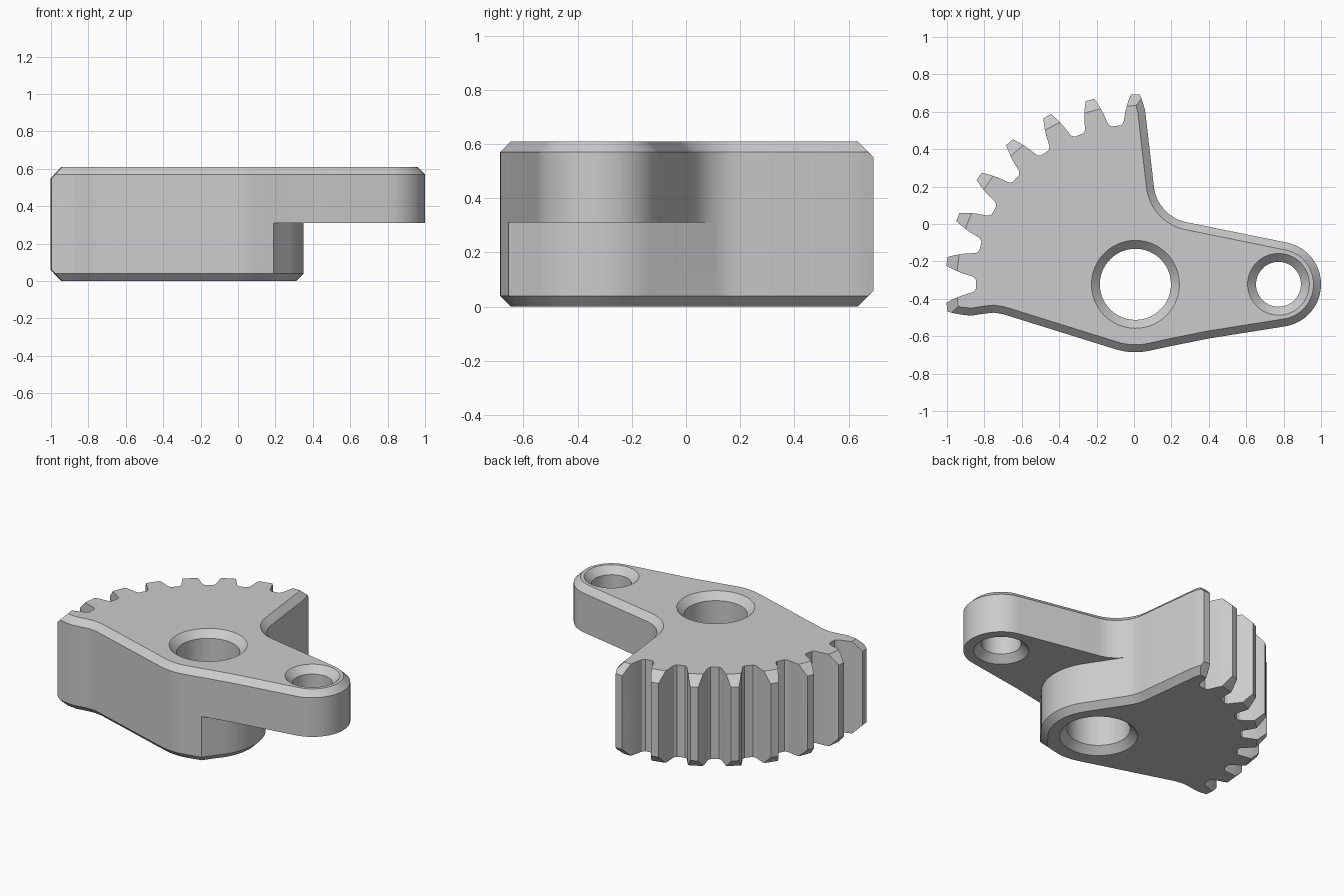
import bpy, bmesh
from math import sin, cos, pi, radians
from mathutils import Vector

cube = bpy.data.objects.get("Cube")
if cube:
    bpy.data.objects.remove(cube)

HUB = Vector((0.0075, -0.3225))
PIN = Vector((0.7725, -0.3225))
TOP, SHELF, CHAMFER = 0.61, 0.31, 0.04
TEETH, PITCH = 8, 360 / 26

steel = bpy.data.materials.new("grey_steel")
steel.use_nodes = True
steel.diffuse_color = (0.6, 0.6, 0.6, 1)
steel.node_tree.nodes["Principled BSDF"].inputs["Base Color"].default_value = (0.6, 0.6, 0.6, 1)


def arc(c, r, start, end, n):
    angles = [radians(start + (end - start) * i / n) for i in range(n + 1)]
    return [Vector((c[0] + r * cos(a), c[1] + r * sin(a))) for a in angles]


def make_object(name, bm):
    bmesh.ops.recalc_face_normals(bm, faces=bm.faces)
    mesh = bpy.data.meshes.new(name)
    bm.to_mesh(mesh)
    bm.free()
    mesh.materials.append(steel)
    ob = bpy.data.objects.new(name, mesh)
    bpy.context.collection.objects.link(ob)
    return ob


def lathe(name, centre, profile, n=96):
    """Closed solid of revolution from (radius, height) pairs."""
    bm = bmesh.new()
    rings = [[bm.verts.new((p.x, p.y, z)) for p in arc(centre, r, 0, 360, n)[:-1]]
             for r, z in profile]
    for a, b in zip(rings, rings[1:]):
        for i in range(n):
            j = (i + 1) % n
            bm.faces.new((a[i], a[j], b[j], b[i]))
    bm.faces.new(rings[0])
    bm.faces.new(rings[-1])
    return make_object(name, bm)


def cut(ob, cutter, operation):
    cutter.hide_render = True
    mod = ob.modifiers.new("cut", "BOOLEAN")
    mod.object, mod.operation, mod.solver = cutter, operation, "EXACT"
    bpy.context.view_layer.objects.active = ob
    bpy.ops.object.modifier_apply(modifier=mod.name)
    bpy.data.objects.remove(cutter)


# Gear teeth: one flank as (radius, half width), repeated around the hub
flank = [(0.85, 0.078), (0.865, 0.064), (0.93, 0.052), (0.975, 0.039), (1.015, 0.024)]
teeth = []
for k in range(TEETH):
    a = radians(90 + k * PITCH)
    out, side = Vector((cos(a), sin(a))), Vector((-sin(a), cos(a)))
    rise = [HUB + out * r - side * w for r, w in flank]
    fall = [HUB + out * r + side * w for r, w in reversed(flank)]
    if k == 0:
        rise = rise[2:]
    if k == TEETH - 1:
        fall = fall[:3]
    teeth += rise + fall

# Outline shared by both levels, then the arm (upper) and lobe (lower) ends
neck, neck_r = (0.325, 0.225), 0.22
before = arc(neck, neck_r, 213, 187, 6)
heel = [Vector(p) for p in ((-0.87, -0.49), (-0.80, -0.479), (-0.75, -0.474), (-0.70, -0.482))]
common = before + teeth + heel + arc(HUB, 0.363, 252, 281, 8) + [Vector((0.19, -0.654))]
arm = [Vector((0.40, -0.612))] + arc(PIN, 0.2275, -81, 79, 28) + arc(neck, neck_r, 259, 213, 10)[:-1]
lobe = arc((-0.005, -0.3225), 0.355, -42, 33, 16)

# Stepped body
bm = bmesh.new()


def level(points, z):
    return [bm.verts.new((p.x, p.y, z)) for p in points]


def wall(low, high):
    for i in range(len(low) - 1):
        bm.faces.new((low[i], low[i + 1], high[i + 1], high[i]))


base_c, mid_c, top_c = (level(common, z) for z in (0, SHELF, TOP))
base_l, mid_l = level(lobe, 0), level(lobe, SHELF)
mid_a, top_a = level(arm, SHELF), level(arm, TOP)
wall(base_c, mid_c)
wall(mid_c, top_c)
wall([base_c[-1]] + base_l + [base_c[0]], [mid_c[-1]] + mid_l + [mid_c[0]])
wall([mid_c[-1]] + mid_a + [mid_c[0]], [top_c[-1]] + top_a + [top_c[0]])
bm.faces.new(base_c + base_l)
bm.faces.new(top_c + top_a)
bm.faces.new([mid_c[-1]] + mid_a + [mid_c[0]] + mid_l[::-1])
bmesh.ops.recalc_face_normals(bm, faces=bm.faces)

# Chamfer the rims everywhere except between the outermost tooth tips
first = len(before) + 2
last = len(before) + len(teeth) - 3
rim = []
for chain in (top_c[last:] + top_a + top_c[:first + 1],
              base_c[last:] + base_l + base_c[:first + 1]):
    rim += [bm.edges.get(pair) for pair in zip(chain, chain[1:])]
bmesh.ops.bevel(bm, geom=rim, offset=CHAMFER, offset_type="OFFSET", segments=1,
                affect="EDGES", clamp_overlap=False)
body = make_object("sector_gear_lever", bm)

# Conical chamfer on the tooth tips
cut(body, lathe("tip_cone", HUB, [(0.855, -0.1), (1.1, 0.145), (1.1, TOP - 0.145),
                                  (0.855, TOP + 0.1)], 192), "INTERSECT")


# Countersunk bores
def bore(name, centre, r, sink, low):
    far = r + sink + 0.05
    return lathe(name, centre, [(far, low - 0.05), (r, low + sink),
                                (r, TOP - sink), (far, TOP + 0.05)])


cut(body, bore("hub_bore", HUB, 0.19, 0.045, 0), "DIFFERENCE")
cut(body, bore("pin_bore", PIN, 0.12, 0.045, SHELF), "DIFFERENCE")

bpy.ops.object.select_all(action="DESELECT")
body.select_set(True)
bpy.context.view_layer.objects.active = body
bpy.ops.object.shade_smooth_by_angle(angle=radians(30))
